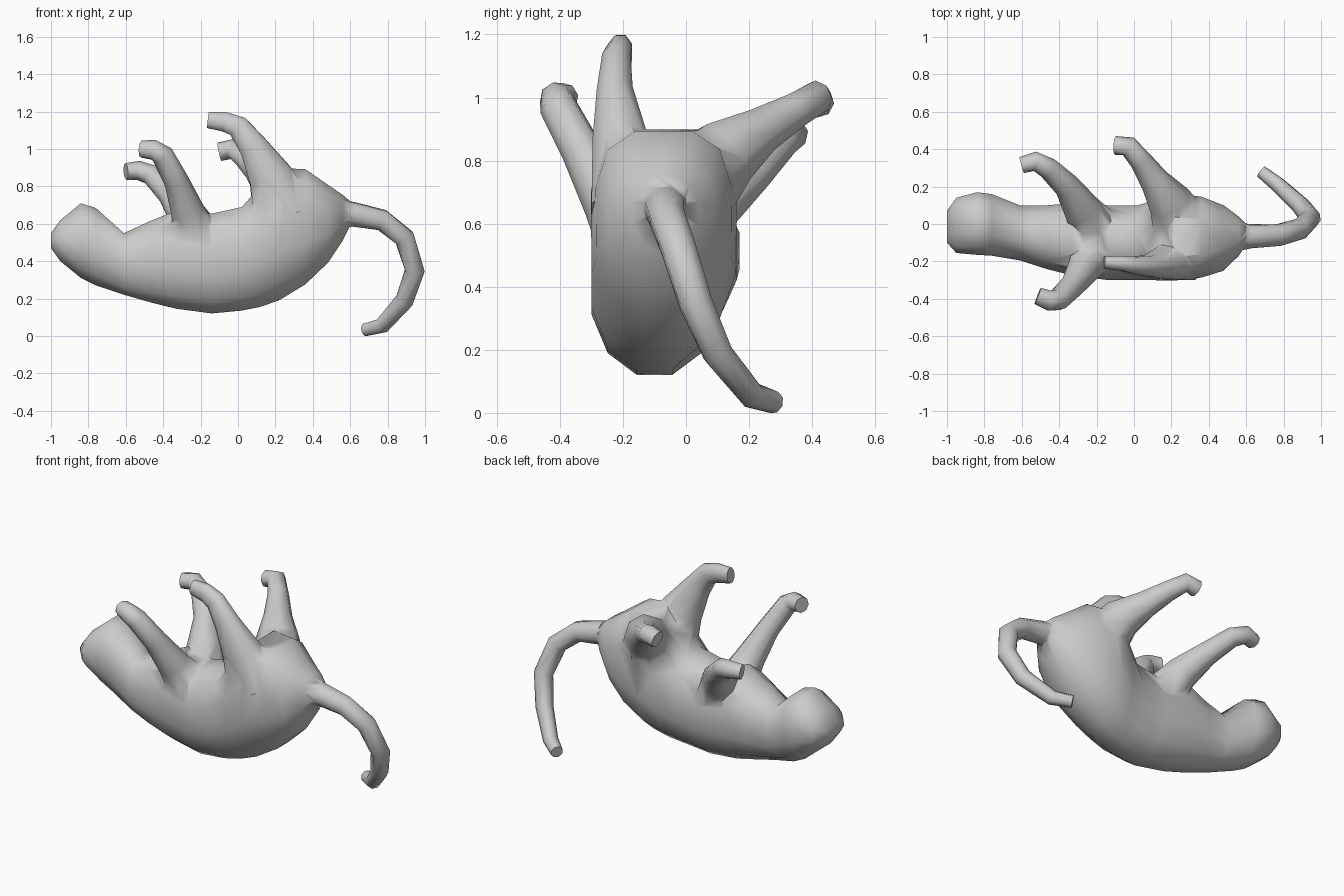
import bpy, bmesh
from math import cos, sin, pi, copysign
from mathutils import Vector


def skin(name, rings):
    """Skin a list of equal point rings into a capped, closed mesh."""
    bm = bmesh.new()
    loops = [[bm.verts.new(p) for p in r] for r in rings]
    n = len(loops[0])
    for a, b in zip(loops, loops[1:]):
        for i in range(n):
            j = (i + 1) % n
            bm.faces.new((a[i], a[j], b[j], b[i]))
    bm.faces.new(loops[0])
    bm.faces.new(loops[-1])
    bmesh.ops.recalc_face_normals(bm, faces=bm.faces)
    me = bpy.data.meshes.new(name)
    bm.to_mesh(me)
    bm.free()
    ob = bpy.data.objects.new(name, me)
    bpy.context.collection.objects.link(ob)
    return ob


def section(x, y0, y1, z0, z1, top=0.9, n=12):
    """Rounded cross-section at x; a smaller top value squares the upper half."""
    pts = []
    for i in range(n):
        a = 2 * pi * (i + 0.5) / n
        e = top if sin(a) > 0 else 0.95
        c, s = (copysign(abs(v) ** e, v) for v in (cos(a), sin(a)))
        pts.append((x, (y0 + y1) / 2 + c * (y1 - y0) / 2 * 1.03,
                    (z0 + z1) / 2 + s * (z1 - z0) / 2 * 1.03))
    return pts


def limb(name, path, flat=1.0, sides=8):
    """Tapered tube along points (x, y, z, radius); flat narrows it sideways."""
    pts = [Vector(p[:3]) for p in path]
    rings = []
    u = Vector((0.3, 1, 0.1)) if flat == 1 else Vector((0, 1, 0))
    for i, p in enumerate(pts):
        t = (pts[min(i + 1, len(pts) - 1)] - pts[max(i - 1, 0)]).normalized()
        u = (u - t * u.dot(t)).normalized()
        v = t.cross(u)
        rings.append([p + (u * flat * cos(2 * pi * (k + .5) / sides) +
                           v * sin(2 * pi * (k + .5) / sides)) * path[i][3]
                      for k in range(sides)])
    return skin(name, rings)


# head and torso, nose to rump
torso = [
    (-1.00, -0.10, 0.07, 0.47, 0.55), (-0.95, -0.155, 0.14, 0.40, 0.62),
    (-0.84, -0.165, 0.17, 0.31, 0.71), (-0.76, -0.17, 0.16, 0.27, 0.685),
    (-0.61, -0.195, 0.10, 0.22, 0.55), (-0.47, -0.24, 0.10, 0.18, 0.615),
    (-0.33, -0.275, 0.11, 0.145, 0.67, 0.75), (-0.14, -0.30, 0.10, 0.12, 0.655),
    (0.02, -0.30, 0.10, 0.135, 0.69), (0.12, -0.30, 0.13, 0.155, 0.80, 0.75),
    (0.22, -0.30, 0.16, 0.19, 0.895, 0.6), (0.36, -0.285, 0.145, 0.275, 0.89, 0.65),
    (0.48, -0.25, 0.10, 0.39, 0.81), (0.56, -0.17, 0.04, 0.51, 0.755),
    (0.60, -0.11, 0.00, 0.59, 0.72),
]
body = skin("body", [section(*s) for s in torso])

# legs and tail
parts = [
    limb("front_leg_near", [(-0.22, -0.14, 0.50, .13), (-0.27, -0.24, 0.67, .09),
                            (-0.33, -0.33, 0.83, .066), (-0.405, -0.405, 0.97, .06),
                            (-0.45, -0.41, 0.995, .055), (-0.515, -0.385, 1.00, .047)]),
    limb("front_leg_far", [(-0.20, -0.04, 0.50, .14), (-0.28, 0.08, 0.66, .10),
                           (-0.36, 0.205, 0.76, .07), (-0.46, 0.30, 0.86, .058),
                           (-0.53, 0.335, 0.885, .053), (-0.60, 0.315, 0.88, .045)]),
    limb("hind_leg_near", [(0.25, -0.17, 0.66, .19), (0.17, -0.21, 0.86, .125),
                           (0.08, -0.225, 1.015, .082), (0.00, -0.22, 1.12, .065),
                           (-0.07, -0.21, 1.145, .057), (-0.16, -0.205, 1.155, .047)], .75),
    limb("hind_leg_far", [(0.25, -0.02, 0.68, .17), (0.19, 0.12, 0.82, .12),
                          (0.11, 0.23, 0.89, .08), (0.035, 0.34, 0.955, .06),
                          (-0.03, 0.415, 1.00, .055), (-0.10, 0.42, 0.985, .05)]),
    limb("tail", [(0.50, -0.07, 0.655, .09), (0.62, -0.065, 0.65, .068),
                  (0.77, -0.06, 0.62, .06), (0.89, -0.025, 0.525, .058),
                  (0.945, 0.03, 0.35, .055), (0.89, 0.10, 0.19, .05),
                  (0.77, 0.21, 0.055, .043), (0.68, 0.28, 0.033, .036)]),
]

# weld the limbs into one skin
for p in parts:
    m = body.modifiers.new(p.name, 'BOOLEAN')
    m.operation, m.solver, m.object = 'UNION', 'EXACT', p
bpy.context.view_layer.objects.active = body
body.select_set(True)
for p in parts:
    bpy.ops.object.modifier_apply(modifier=p.name)
for p in parts:
    bpy.data.objects.remove(p)
bpy.ops.object.shade_smooth_by_angle(angle=1.1)
